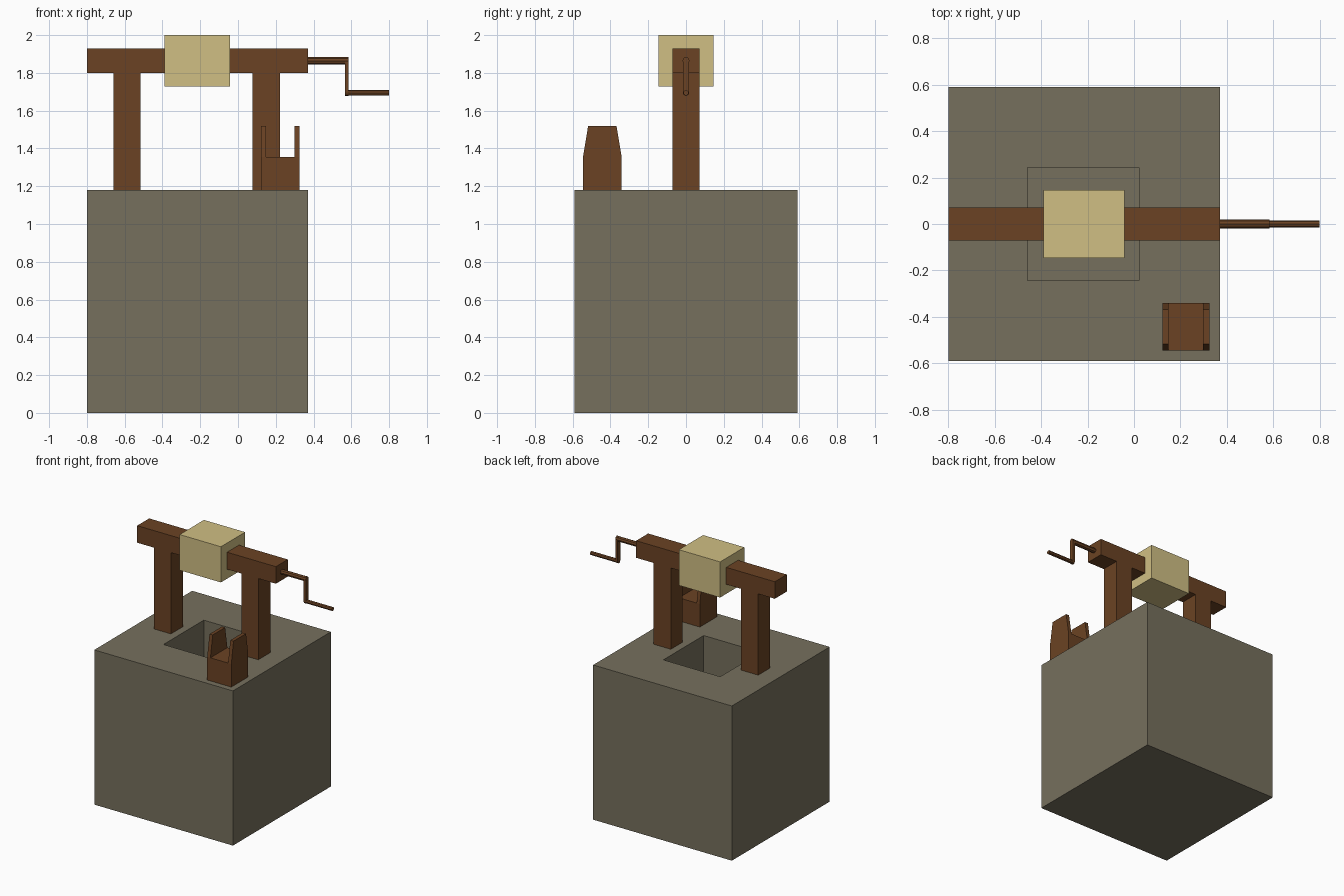
import bpy, bmesh, math
from mathutils import Matrix

if "Cube" in bpy.data.objects:
    bpy.data.objects.remove(bpy.data.objects["Cube"])


def material(name, color):
    m = bpy.data.materials.new(name)
    m.diffuse_color = (*color, 1)
    m.use_nodes = True
    m.node_tree.nodes["Principled BSDF"].inputs["Base Color"].default_value = m.diffuse_color
    return m


STONE = material("stone", (0.18, 0.16, 0.11, 1)[:3])
WOOD = material("wood", (0.145, 0.055, 0.017))
ROPE = material("rope", (0.63, 0.52, 0.23))


def finish(name, bm, mat):
    bmesh.ops.recalc_face_normals(bm, faces=bm.faces)
    me = bpy.data.meshes.new(name)
    bm.to_mesh(me)
    bm.free()
    me.materials.append(mat)
    ob = bpy.data.objects.new(name, me)
    bpy.context.collection.objects.link(ob)
    return ob


def add_box(bm, x, y, z):
    size = [b - a for a, b in (x, y, z)]
    mid = [(a + b) / 2 for a, b in (x, y, z)]
    bmesh.ops.create_cube(bm, size=1, matrix=Matrix.Translation(mid) @ Matrix.Diagonal((*size, 1)))


def box(name, x, y, z, mat):
    bm = bmesh.new()
    add_box(bm, x, y, z)
    return finish(name, bm, mat)


def extrude_x(name, profile, x0, x1, mat):
    # Closed (y, z) outline swept along x
    bm = bmesh.new()
    face = bm.faces.new([bm.verts.new((x0, y, z)) for y, z in profile])
    ext = bmesh.ops.extrude_face_region(bm, geom=[face], use_keep_orig=True)
    moved = [g for g in ext["geom"] if isinstance(g, bmesh.types.BMVert)]
    bmesh.ops.translate(bm, verts=moved, vec=(x1 - x0, 0, 0))
    return finish(name, bm, mat)


def ring(radius, z, start=0, end=360, steps=8):
    return [(radius * math.cos(math.radians(start + (end - start) * i / steps)),
             z + radius * math.sin(math.radians(start + (end - start) * i / steps)))
            for i in range(steps)]


# Stone base with a square shaft sunk into its top
bm = bmesh.new()
add_box(bm, (-0.80, 0.37), (-0.59, 0.59), (0, 1.18))
top = max(bm.faces, key=lambda f: f.calc_center_median().z)
bmesh.ops.inset_region(bm, faces=[top], thickness=0.346)
for v in top.verts:
    v.co.x = -0.459 if v.co.x < -0.215 else 0.021
    v.co.y = math.copysign(0.243, v.co.y)
rim = list(top.verts)
sunk = bmesh.ops.extrude_discrete_faces(bm, faces=[top])["faces"][0]
for v in sunk.verts:
    v.co.z = 0.06
finish("stone_base", bm, STONE)

# Posts, cross beam and rope drum
W = (-0.072, 0.072)
for side, x in (("left", -0.588), ("right", 0.15)):
    box(side + "_post", (x - 0.072, x + 0.072), W, (1.18, 1.80), WOOD)
box("cross_beam", (-0.80, 0.37), W, (1.80, 1.93), WOOD)
box("rope_drum", (-0.39, -0.042), (-0.146, 0.146), (1.728, 2.0), ROPE)

# Crank: axle, rounded arm and handle
extrude_x("crank_axle", ring(0.019, 1.864), 0.36, 0.583, WOOD)
arm = ring(0.017, 1.867, 0, 180, 4) + [(-0.017, 1.867)] + ring(0.017, 1.695, 180, 360, 4) + [(0.017, 1.695)]
extrude_x("crank_arm", arm, 0.566, 0.584, WOOD)
extrude_x("crank_handle", ring(0.0145, 1.694), 0.57, 0.80, WOOD)

# Bucket block with two tapered ears
box("bucket", (0.122, 0.325), (-0.545, -0.341), (1.18, 1.356), WOOD)
ear = [(-0.545, 1.356), (-0.341, 1.356), (-0.368, 1.52), (-0.518, 1.52)]
extrude_x("left_bucket_ear", ear, 0.122, 0.149, WOOD)
extrude_x("right_bucket_ear", ear, 0.298, 0.325, WOOD)
